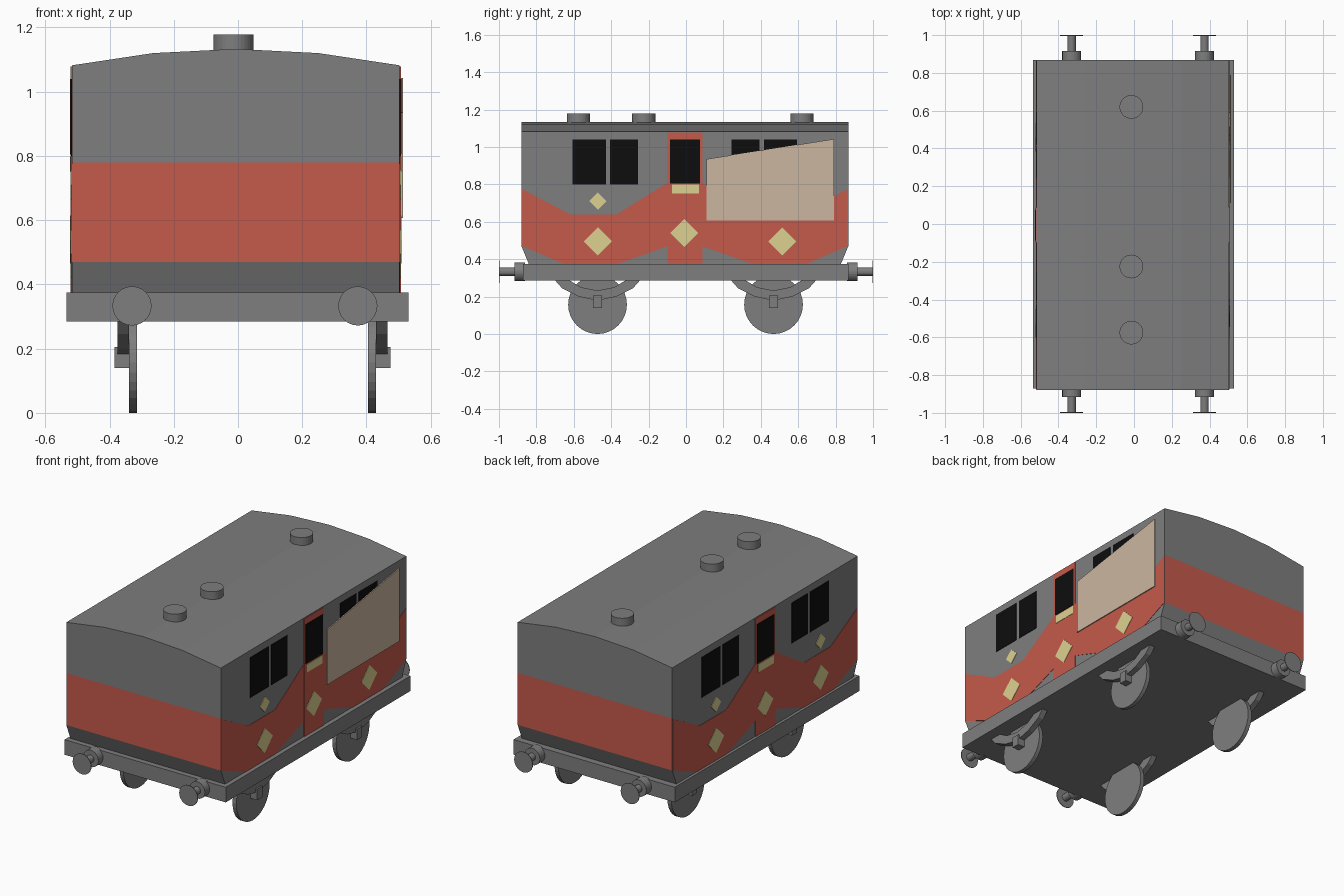
import bpy, bmesh
from math import sin, cos, pi

if "Cube" in bpy.data.objects:
    bpy.data.objects.remove(bpy.data.objects["Cube"])


def material(name, rgb):
    m = bpy.data.materials.new(name)
    m.use_nodes = True
    m.diffuse_color = (*rgb, 1)
    m.node_tree.nodes["Principled BSDF"].inputs["Base Color"].default_value = (*rgb, 1)
    return m


grey = material("grey", (0.21, 0.21, 0.21))
red = material("red", (0.56, 0.1, 0.07))
yellow = material("pale yellow", (0.72, 0.64, 0.28))
tan = material("tan", (0.6, 0.47, 0.35))
black = material("black", (0.004, 0.004, 0.004))


def finish(name, bm, *mats):
    bmesh.ops.recalc_face_normals(bm, faces=bm.faces)
    me = bpy.data.meshes.new(name)
    bm.to_mesh(me)
    bm.free()
    for m in mats:
        me.materials.append(m)
    ob = bpy.data.objects.new(name, me)
    bpy.context.collection.objects.link(ob)
    return ob


def prism_mesh(pts, axis, a, b):
    """Closed prism: a 2D outline swept along one axis from a to b."""
    def place(p, t):
        v = list(p)
        v.insert("xyz".index(axis), t)
        return v
    bm = bmesh.new()
    ends = [[bm.verts.new(place(p, t)) for p in pts] for t in (a, b)]
    for ring in ends:
        bm.faces.new(ring)
    for i in range(len(pts)):
        j = (i + 1) % len(pts)
        bm.faces.new((ends[0][i], ends[0][j], ends[1][j], ends[1][i]))
    return bm


def prism(name, pts, axis, a, b, mat=grey):
    return finish(name, prism_mesh(pts, axis, a, b), mat)


def circle(u, v, r, n=32):
    return [(u + r * cos(2 * pi * i / n), v + r * sin(2 * pi * i / n)) for i in range(n)]


def rect(u0, u1, v0, v1):
    return [(u0, v0), (u1, v0), (u1, v1), (u0, v1)]


def diamond(u, v, r):
    return circle(u, v, r, 4)


# Body shell with arched roof, tucked-under ends and a red band on the ends
CX, CY, HALF_W, HALF_L = -0.007, -0.006, 0.51, 0.874
SILL, BAND_LOW, BAND_HIGH, EAVE = 0.375, 0.47, 0.78, 1.082
outline = [(CX + x, z) for x, z in (
    (-HALF_W, SILL), (HALF_W, SILL), (HALF_W, EAVE), (0.257, 1.12),
    (0, 1.133), (-0.257, 1.12), (-HALF_W, EAVE))]
bm = prism_mesh(outline, "y", CY - HALF_L, CY + HALF_L)
for z in (BAND_LOW, BAND_HIGH):
    bmesh.ops.bisect_plane(bm, geom=bm.verts[:] + bm.edges[:] + bm.faces[:],
                           plane_co=(0, 0, z), plane_no=(0, 0, 1))
for v in bm.verts:
    if v.co.z < BAND_LOW - 0.01:
        v.co.y = CY + (v.co.y - CY) * 0.955
bm.normal_update()
for f in bm.faces:
    mid = f.calc_center_median().z
    f.material_index = int(abs(f.normal.y) > 0.9 and BAND_LOW < mid < BAND_HIGH)
finish("body", bm, grey, red)

# Side livery, door, windows and ornaments, turned half round for the other side
half_low = [(-0.87, 0.47), (-0.65, SILL), (-0.36, SILL), (-0.09, 0.47)]
half_high = [(-0.09, 0.81), (-0.365, 0.64), (-0.615, 0.64), (-0.87, 0.775)]


def flip(pts):
    return [(-y, z) for y, z in reversed(pts)]


livery = half_low + flip(half_low) + flip(half_high) + half_high

for s, side in ((1, "left"), (-1, "right")):
    def plate(name, pts, depth, mat, base=0.0):
        pts = [(CY + s * y, z) for y, z in pts]
        wall = CX + s * HALF_W
        prism(f"{side}_{name}", pts, "x", wall + s * (base - 0.001), wall + s * (base + depth), mat)

    plate("livery_band", livery, 0.002, red)
    plate("door", rect(-0.093, 0.093, SILL, EAVE - 0.004), 0.004, red)
    plate("door_window", rect(-0.08, 0.081, 0.805, 1.04), 0.002, black, 0.004)
    plate("door_label", rect(-0.07, 0.076, 0.75, 0.798), 0.002, yellow, 0.004)
    plate("door_diamond", diamond(-0.004, 0.54, 0.075), 0.002, yellow, 0.004)
    for e, end in ((-1, "near"), (1, "far")):
        plate(f"{end}_wide_window", rect(e * 0.6, e * 0.423, 0.8, 1.04), 0.003, black)
        plate(f"{end}_narrow_window", rect(e * 0.4, e * 0.25, 0.8, 1.04), 0.003, black)
        centre = -0.465 if e < 0 else 0.52
        plate(f"{end}_large_diamond", diamond(centre, 0.495, 0.075), 0.002, yellow, 0.002)
        plate(f"{end}_small_diamond", diamond(centre, 0.71, 0.046), 0.002, yellow, 0.002)

# Slanted board fixed over the rear windows of the left side only
wall = CX + HALF_W
prism("side_board", [(0.11, 0.607), (0.79, 0.607), (0.79, 1.042), (0.11, 0.935)],
      "x", wall + 0.004, wall + 0.01, tan)

# Roof vents
for i, y in enumerate((-0.575, -0.225, 0.62)):
    prism(f"roof_vent_{i + 1}", circle(-0.014, y, 0.0625), "z", 1.11, 1.178)

# Underframe
prism("underframe", rect(-0.534, 0.53, -0.872, 0.868), "z", 0.285, SILL)

# Wheels with axle boxes and leaf springs
for s, side in ((1, "left"), (-1, "right")):
    def across(d):
        return 0.045 + s * d

    for y, end in ((-0.473, "front"), (0.468, "back")):
        prism(f"{side}_{end}_wheel", circle(y, 0.157, 0.157), "x", across(0.36), across(0.385))
        prism(f"{side}_{end}_axle_box", rect(y - 0.024, y + 0.024, 0.14, 0.205),
              "x", across(0.38), across(0.43))
        lower = [(-0.23, 0.29), (-0.19, 0.245), (-0.1, 0.2), (0, 0.178)]
        upper = [(0, 0.232), (-0.09, 0.25), (-0.155, 0.29)]
        spring = lower + flip(lower)[1:] + flip(upper) + upper[1:]
        prism(f"{side}_{end}_spring", [(y + u, z) for u, z in spring],
              "x", across(0.385), across(0.42))

# Buffers at both ends
for e, end in ((-1, "front"), (1, "back")):
    for x, side in ((-0.33, "right"), (0.373, "left")):
        for part, r, a, b in (("socket", 0.05, 0.86, 0.916),
                              ("rod", 0.022, 0.91, 0.998),
                              ("head", 0.061, 0.996, 1.0)):
            prism(f"{end}_{side}_buffer_{part}", circle(x, 0.333, r, 24), "y", e * a, e * b)
